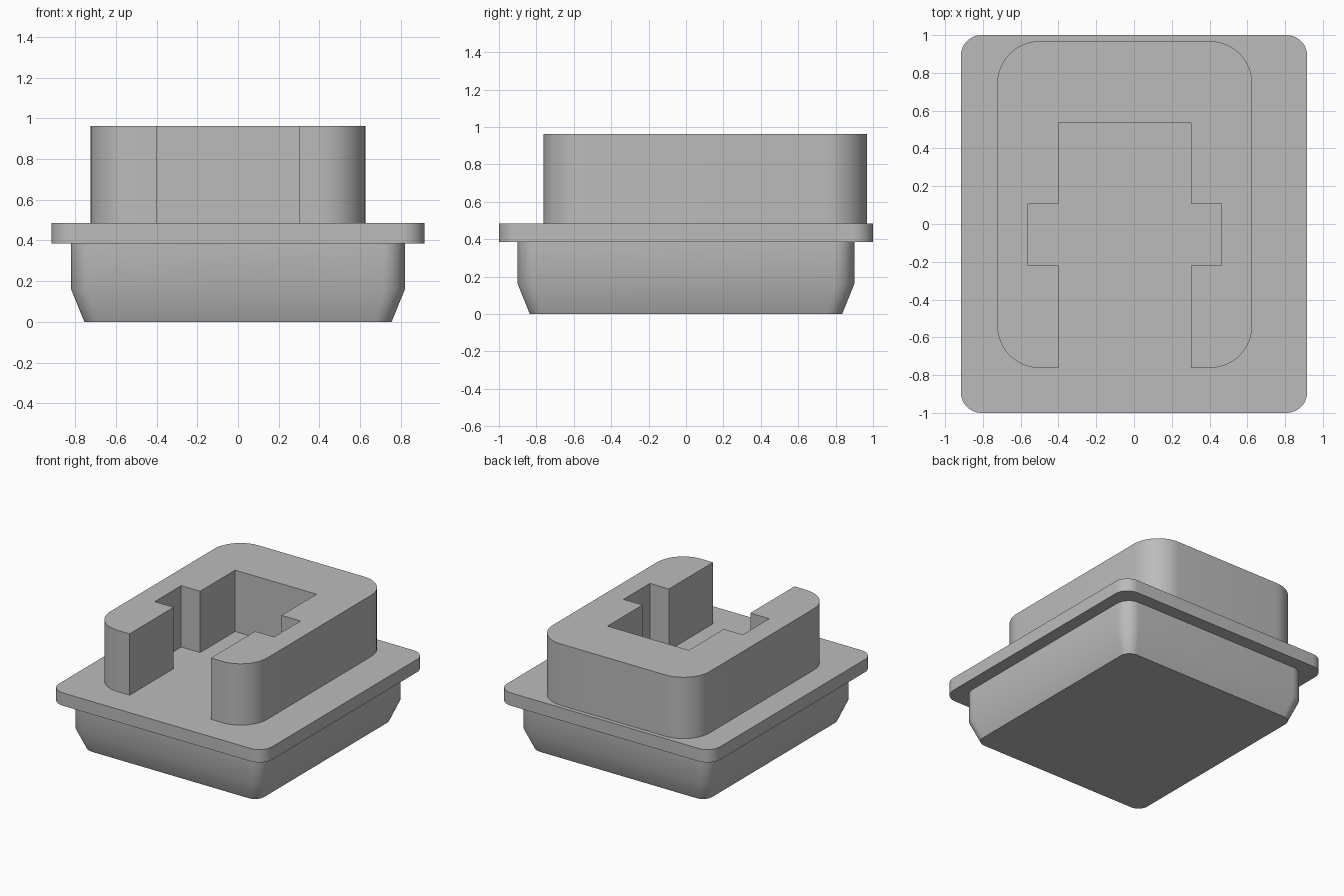
import bpy, bmesh
from math import sin, cos, pi, radians

old = bpy.data.objects.get("Cube")
if old:
    bpy.data.objects.remove(old, do_unlink=True)

grey = bpy.data.materials.new("plain_grey")
grey.use_nodes = True
grey.diffuse_color = (0.5, 0.5, 0.5, 1)
grey.node_tree.nodes["Principled BSDF"].inputs["Base Color"].default_value = (0.5, 0.5, 0.5, 1)


def corner(cx, cy, r, start, steps=12):
    """Quarter arc, counter-clockwise from the start angle in degrees."""
    return [(cx + r * cos(radians(start) + i * pi / 2 / steps),
             cy + r * sin(radians(start) + i * pi / 2 / steps)) for i in range(steps + 1)]


def rounded_rect(hx, hy, r):
    x, y = hx - r, hy - r
    return (corner(x, y, r, 0) + corner(-x, y, r, 90)
            + corner(-x, -y, r, 180) + corner(x, -y, r, 270))


def loft(name, sections, x=0):
    """Solid through counter-clockwise outlines given as (z, points)."""
    bm = bmesh.new()
    rings = [[bm.verts.new((px, py, z)) for px, py in pts] for z, pts in sections]
    bm.faces.new(rings[0][::-1])
    bm.faces.new(rings[-1])
    n = len(rings[0])
    for low, high in zip(rings, rings[1:]):
        for i in range(n):
            j = (i + 1) % n
            bm.faces.new((low[i], low[j], high[j], high[i]))
    mesh = bpy.data.meshes.new(name)
    bm.to_mesh(mesh)
    bm.free()
    mesh.materials.append(grey)
    obj = bpy.data.objects.new(name, mesh)
    obj.location.x = x
    bpy.context.collection.objects.link(obj)
    bpy.ops.object.select_all(action='DESELECT')
    bpy.context.view_layer.objects.active = obj
    obj.select_set(True)
    bpy.ops.object.shade_smooth_by_angle(angle=radians(30))
    return obj


# Tapered plug below the flange
plug = rounded_rect(0.82, 0.90, 0.11)
loft("tapered_plug", [(0, rounded_rect(0.755, 0.835, 0.08)), (0.16, plug), (0.385, plug)])

# Flange plate
plate = rounded_rect(0.917, 1.0, 0.11)
loft("flange_plate", [(0.385, plate), (0.485, plate)])

# Open-fronted collar: right half of the outline, then its mirror image
slot, notch, half, r = 0.35, 0.513, 0.675, 0.225
front, back = -0.762, 0.968
outer = corner(half - r, front + r, r, 270) + corner(half - r, back - r, r, 0)
inner = [(slot, 0.535), (slot, 0.105), (notch, 0.105),
         (notch, -0.22), (slot, -0.22), (slot, front)]
mirror = lambda pts: [(-x, y) for x, y in reversed(pts)]
outline = outer + mirror(outer) + mirror(inner) + inner
loft("slotted_collar", [(0.485, outline), (0.962, outline)], x=-0.049)
